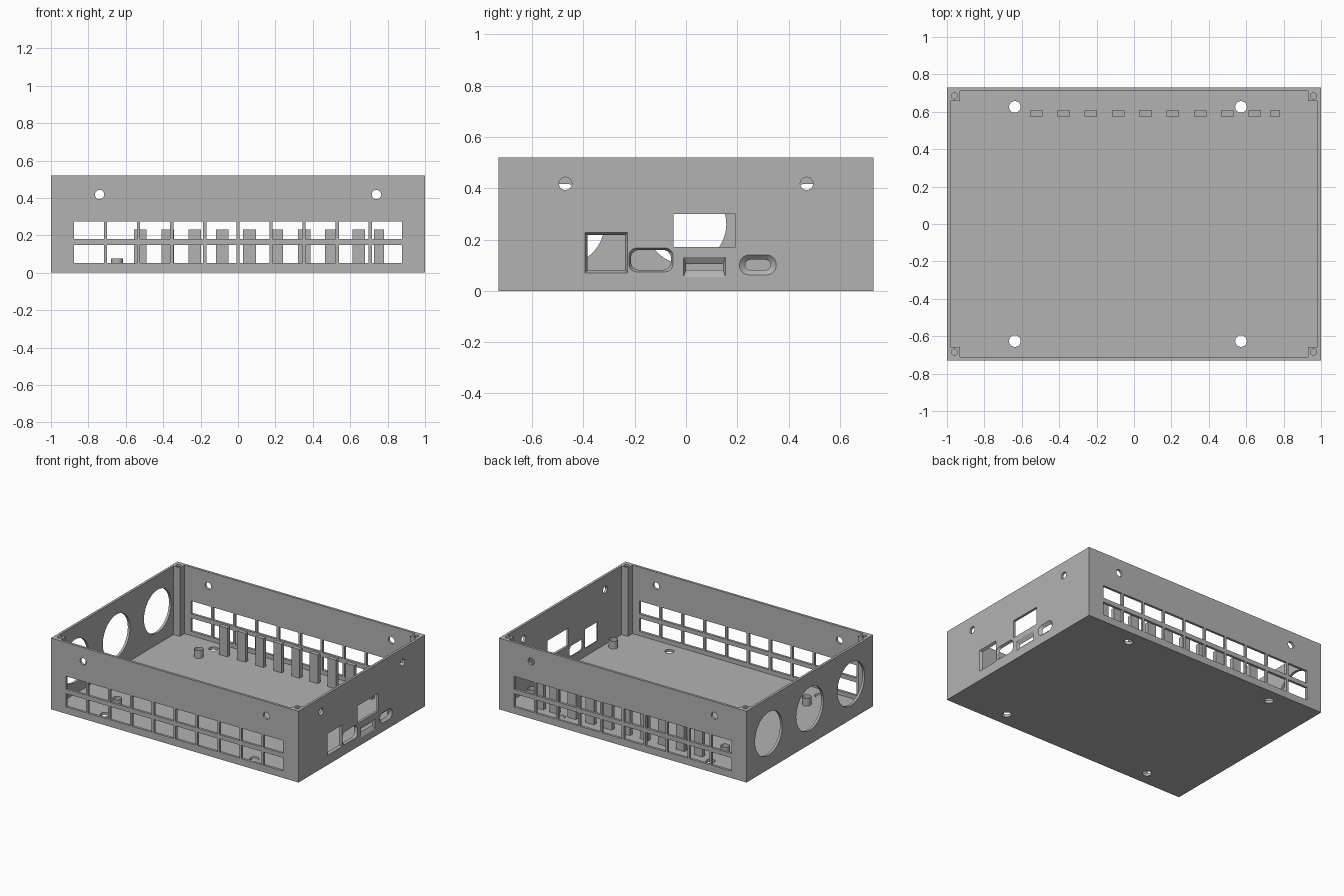
import bpy, bmesh
from math import cos, sin, pi
from mathutils import Vector

if "Cube" in bpy.data.objects:
    bpy.data.objects.remove(bpy.data.objects["Cube"])

HX, HY, HZ = 1.0, 0.73, 0.52      # half length, half width, height
T = 0.018                         # wall and floor thickness
FLOOR = 0.02

grey = bpy.data.materials.new("plain grey")
grey.use_nodes = True
grey.diffuse_color = (0.45, 0.45, 0.45, 1)
grey.node_tree.nodes["Principled BSDF"].inputs["Base Color"].default_value = grey.diffuse_color


def add_object(name, bm):
    bmesh.ops.recalc_face_normals(bm, faces=bm.faces)
    mesh = bpy.data.meshes.new(name)
    bm.to_mesh(mesh)
    bm.free()
    mesh.materials.append(grey)
    ob = bpy.data.objects.new(name, mesh)
    bpy.context.collection.objects.link(ob)
    return ob


def loft(bm, ring_a, ring_b):
    """Closed solid between two rings of points."""
    a = [bm.verts.new(p) for p in ring_a]
    b = [bm.verts.new(p) for p in ring_b]
    n = len(a)
    bm.faces.new(a)
    cap = bm.faces.new(b[::-1])
    for i in range(n):
        j = (i + 1) % n
        bm.faces.new((a[i], b[i], b[j], a[j]))
    return cap


def box(bm, x0, x1, y0, y1, z0, z1):
    ring = [(x0, y0), (x1, y0), (x1, y1), (x0, y1)]
    loft(bm, [(x, y, z0) for x, y in ring], [(x, y, z1) for x, y in ring])


def cylinder(bm, axis, centre, radius, low, high, sides=32):
    """Cylinder along axis 0, 1 or 2; centre holds the other two coordinates."""
    def ring(d):
        pts = []
        for i in range(sides):
            a = 2 * pi * i / sides
            p = [centre[0] + radius * cos(a), centre[1] + radius * sin(a)]
            p.insert(axis, d)
            pts.append(p)
        return pts
    return loft(bm, ring(low), ring(high))


def port(bm, y0, y1, z0, z1, radius=0, dy=0, dz=0):
    """Opening through the right wall, narrowing inward by dy and dz."""
    def ring(x, k):
        a, b, c, d = y0 + dy * k, y1 - dy * k, z0 + dz * k, z1 - dz * k
        r = min(radius, (b - a) / 2, (d - c) / 2 - 0.0005)
        if r <= 0:
            return [(x, a, c), (x, b, c), (x, b, d), (x, a, d)]
        corners = [(b - r, d - r), (a + r, d - r), (a + r, c + r), (b - r, c + r)]
        return [(x, cy + r * cos((q + i / 8) * pi / 2), cz + r * sin((q + i / 8) * pi / 2))
                for q, (cy, cz) in enumerate(corners) for i in range(9)]
    loft(bm, ring(HX + 0.002, -0.1), ring(HX - T - 0.002, 1.1))


def cut(ob, bm):
    cutter = add_object("cutter", bm)
    cutter.hide_render = True
    mod = ob.modifiers.new("cut", 'BOOLEAN')
    mod.operation, mod.solver, mod.object = 'DIFFERENCE', 'EXACT', cutter
    bpy.context.view_layer.objects.active = ob
    bpy.ops.object.modifier_apply(modifier=mod.name)
    bpy.data.objects.remove(cutter)


# Open tray
bm = bmesh.new()
box(bm, -HX, HX, -HY, HY, 0, HZ)
tray = add_object("case_tray", bm)
bm = bmesh.new()
box(bm, -HX + T, HX - T, -HY + T, HY - T, FLOOR, HZ + 0.1)
cut(tray, bm)

# Vent windows and lid screw holes, through front and back walls
bm = bmesh.new()
for i in range(10):
    x = -0.877 + 0.177 * i
    for z0, z1 in ((0.051, 0.147), (0.179, 0.273)):
        box(bm, x, x + 0.16, -1, 1, z0, z1)
for x in (-0.74, 0.74):
    cylinder(bm, 1, (x, 0.418), 0.025, -1, 1)
cut(tray, bm)

# Round fan openings in the left wall
bm = bmesh.new()
for y in (-0.475, 0, 0.475):
    cylinder(bm, 0, (y, 0.26), 0.157, -1.1, -0.9, 64)
cut(tray, bm)

# Connector openings and lid screw holes in the right wall
bm = bmesh.new()
port(bm, -0.394, -0.227, 0.07, 0.228, 0, 0.01, 0.01)
port(bm, -0.222, -0.051, 0.074, 0.167, 0.03, 0.008, 0.008)
port(bm, -0.01, 0.154, 0.054, 0.132, 0, 0.01, 0.028)
port(bm, 0.208, 0.352, 0.062, 0.14, 0.04, 0.023, 0.019)
port(bm, -0.048, 0.193, 0.171, 0.3)
for y in (-0.47, 0.47):
    cylinder(bm, 0, (y, 0.418), 0.025, 0.9, 1.1)
cut(tray, bm)

# Mounting holes in the floor
bm = bmesh.new()
for x in (-0.637, 0.572):
    for y in (-0.626, 0.626):
        cylinder(bm, 2, (x, y), 0.031, -0.1, 0.1)
cut(tray, bm)

# Corner posts with blind screw holes
for sx, side in ((-1, "right"), (1, "left")):
    for sy, end in ((-1, "front"), (1, "back")):
        bm = bmesh.new()
        box(bm, sx * (HX - T), sx * (HX - 0.07), sy * (HY - T), sy * (HY - 0.072), FLOOR, HZ)
        post = add_object(f"corner_post_{end}_{side}", bm)
        bm = bmesh.new()
        cylinder(bm, 2, (sx * 0.96, sy * 0.685), 0.016, 0.4, 0.6, 24)
        cut(post, bm)

# Board standoffs with a sunken hole
for i, (x, y) in enumerate([(x, y) for x in (-0.647, 0.914) for y in (-0.468, 0.472)]):
    bm = bmesh.new()
    top = cylinder(bm, 2, (x, y), 0.031, FLOOR, 0.077, 24)
    bmesh.ops.inset_individual(bm, faces=[top], thickness=0.014)
    hole = bmesh.ops.extrude_discrete_faces(bm, faces=[top])["faces"][0]
    bmesh.ops.translate(bm, verts=hole.verts, vec=Vector((0, 0, -0.05)))
    add_object(f"standoff_{i + 1}", bm)

# Row of upright fins behind the back vents
for i in range(10):
    x0 = -0.556 + 0.146 * i if i < 9 else 0.727
    width = 0.067 if i < 9 else 0.053
    bm = bmesh.new()
    box(bm, x0, x0 + width, 0.576, 0.606, FLOOR, 0.23)
    add_object(f"fin_{i + 1}", bm)

# Smooth round walls, keep edges sharp
bpy.ops.object.select_all(action='DESELECT')
for ob in bpy.context.collection.objects:
    if ob.type == 'MESH':
        ob.select_set(True)
        bpy.context.view_layer.objects.active = ob
bpy.ops.object.shade_smooth_by_angle(angle=0.5)
